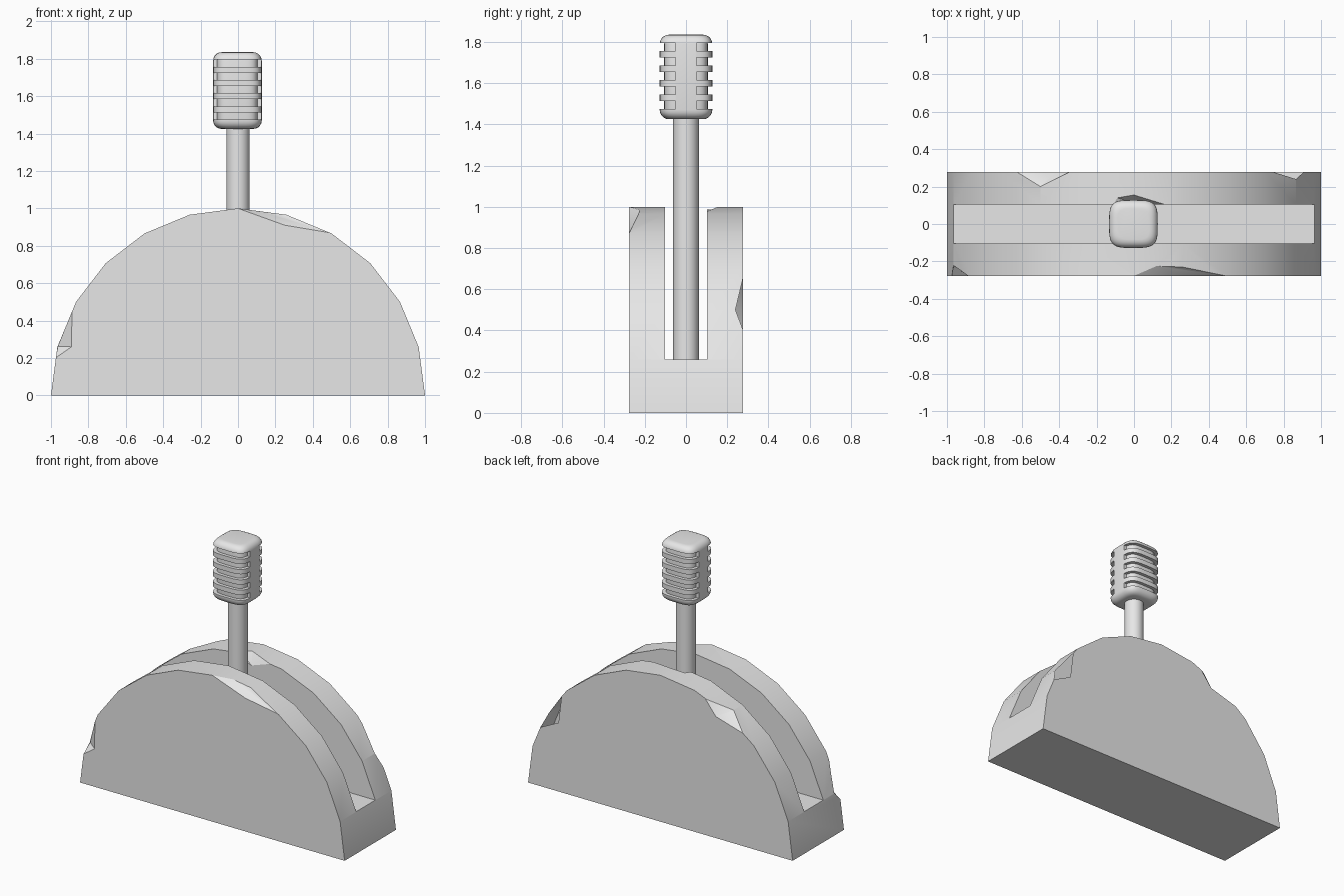
import bpy
import bmesh
import math

if "Cube" in bpy.data.objects:
    bpy.data.objects.remove(bpy.data.objects["Cube"], do_unlink=True)

grey = bpy.data.materials.new("light grey")
grey.use_nodes = True
grey.diffuse_color = (0.8, 0.8, 0.8, 1)
grey.node_tree.nodes["Principled BSDF"].inputs["Base Color"].default_value = (0.8, 0.8, 0.8, 1)


def add_object(name, bm):
    bmesh.ops.recalc_face_normals(bm, faces=bm.faces)
    mesh = bpy.data.meshes.new(name)
    bm.to_mesh(mesh)
    bm.free()
    mesh.materials.append(grey)
    obj = bpy.data.objects.new(name, mesh)
    bpy.context.collection.objects.link(obj)
    return obj


def select_only(obj):
    bpy.ops.object.select_all(action='DESELECT')
    obj.select_set(True)
    bpy.context.view_layer.objects.active = obj


def smooth(obj, degrees):
    select_only(obj)
    bpy.ops.object.shade_smooth_by_angle(angle=math.radians(degrees))


def subtract(obj, cutter):
    cutter.hide_render = True
    select_only(obj)
    mod = obj.modifiers.new("cut", 'BOOLEAN')
    mod.operation = 'DIFFERENCE'
    mod.solver = 'EXACT'
    mod.object = cutter
    bpy.ops.object.modifier_apply(modifier=mod.name)
    bpy.data.objects.remove(cutter, do_unlink=True)


def box(name, x0, x1, y0, y1, z0, z1):
    bm = bmesh.new()
    bmesh.ops.create_cube(bm, size=1)
    for v in bm.verts:
        v.co = (x1 if v.co.x > 0 else x0, y1 if v.co.y > 0 else y0, z1 if v.co.z > 0 else z0)
    return add_object(name, bm)


def hull(name, points):
    bm = bmesh.new()
    for p in points:
        bm.verts.new(p)
    out = bmesh.ops.convex_hull(bm, input=bm.verts)
    loose = [g for g in out["geom_interior"] if isinstance(g, bmesh.types.BMVert)]
    bmesh.ops.delete(bm, geom=loose, context='VERTS')
    return add_object(name, bm)


def rounded_block(name, cx, hx, hy, z0, z1, edge):
    """Block with a squircle plan and rounded top and bottom rims."""
    levels = []
    for i in range(6):
        a = math.radians(90 * i / 5)
        levels.append((z0 + edge * (1 - math.sin(a)), edge * (1 - math.cos(a))))
    levels = levels[::-1] + [(z0 + z1 - z, inset) for z, inset in levels]
    bm = bmesh.new()
    rings = []
    for z, inset in levels:
        ring = []
        for i in range(48):
            a = 2 * math.pi * i / 48
            c, s = math.cos(a), math.sin(a)
            ring.append(bm.verts.new((
                cx + (hx - inset) * math.copysign(abs(c) ** 0.5, c),
                (hy - inset) * math.copysign(abs(s) ** 0.5, s), z)))
        rings.append(ring)
    for low, high in zip(rings, rings[1:]):
        for i in range(48):
            j = (i + 1) % 48
            bm.faces.new((low[i], low[j], high[j], high[i]))
    bm.faces.new(rings[0])
    bm.faces.new(rings[-1])
    bmesh.ops.remove_doubles(bm, verts=bm.verts, dist=0.0001)
    return add_object(name, bm)


# Half-disc base, twelve flat steps round the arc
HALF = 0.277
bm = bmesh.new()
arc = [bm.verts.new((math.cos(math.pi * i / 12), -HALF, math.sin(math.pi * i / 12)))
       for i in range(13)]
front = bm.faces.new(arc)
back = bmesh.ops.extrude_face_region(bm, geom=[front])["geom"]
bmesh.ops.translate(bm, vec=(0, 2 * HALF, 0),
                    verts=[g for g in back if isinstance(g, bmesh.types.BMVert)])
base = add_object("slotted_base", bm)

# Lever slot
subtract(base, box("slot_cutter", -1.2, 1.2, -0.103, 0.103, 0.26, 1.2))

# Chipped edges: each cutter is the corner knocked off, drawn out past the surface
chips = [
    [(0, -HALF, 1), (0.25, -HALF, 0.91), (0.49, -HALF, 0.87), (0.12, -0.225, 0.984),
     (0.26, -0.23, 0.966), (0.27, -0.36, 1.08)],
    [(-0.976, -HALF, 0.2), (-0.89, -HALF, 0.26), (-0.888, -HALF, 0.45),
     (-0.963, -0.22, 0.262), (-1.05, -0.36, 0.3)],
    [(-0.34, HALF, 0.93), (-0.42, HALF, 0.83), (-0.64, HALF, 0.766),
     (-0.5, 0.2, 0.866), (-0.56, 0.36, 0.95)],
    [(0.93, HALF, 0.39), (0.77, HALF, 0.47), (0.745, HALF, 0.67),
     (0.866, 0.24, 0.5), (0.96, 0.36, 0.58)],
    [(-0.11, 0.103, 0.985), (0.03, 0.103, 0.93), (0.17, 0.103, 0.978), (-0.09, 0.14, 0.988),
     (0, 0.155, 1), (0.02, 0.06, 1.06)],
]
for points in chips:
    subtract(base, hull("chip_cutter", points))
smooth(base, 30)

# Lever shaft
bm = bmesh.new()
bmesh.ops.create_cone(bm, cap_ends=True, segments=32, radius1=0.062, radius2=0.062, depth=1.2)
bmesh.ops.translate(bm, verts=bm.verts, vec=(0, 0, 0.86))
smooth(add_object("lever_shaft", bm), 35)

# Grip with five grooves wrapping its front and back
grip = rounded_block("lever_grip", -0.003, 0.13, 0.128, 1.425, 1.835, 0.045)
for i in range(5):
    z = 1.494 + 0.0705 * i
    for y0, y1 in ((-0.2, -0.05), (0.05, 0.2)):
        subtract(grip, box("groove_cutter", -0.2, 0.2, y0, y1, z - 0.019, z + 0.019))
smooth(grip, 35)

# Inner core that forms the groove floors
smooth(rounded_block("grip_core", -0.003, 0.11, 0.106, 1.45, 1.81, 0.02), 35)
